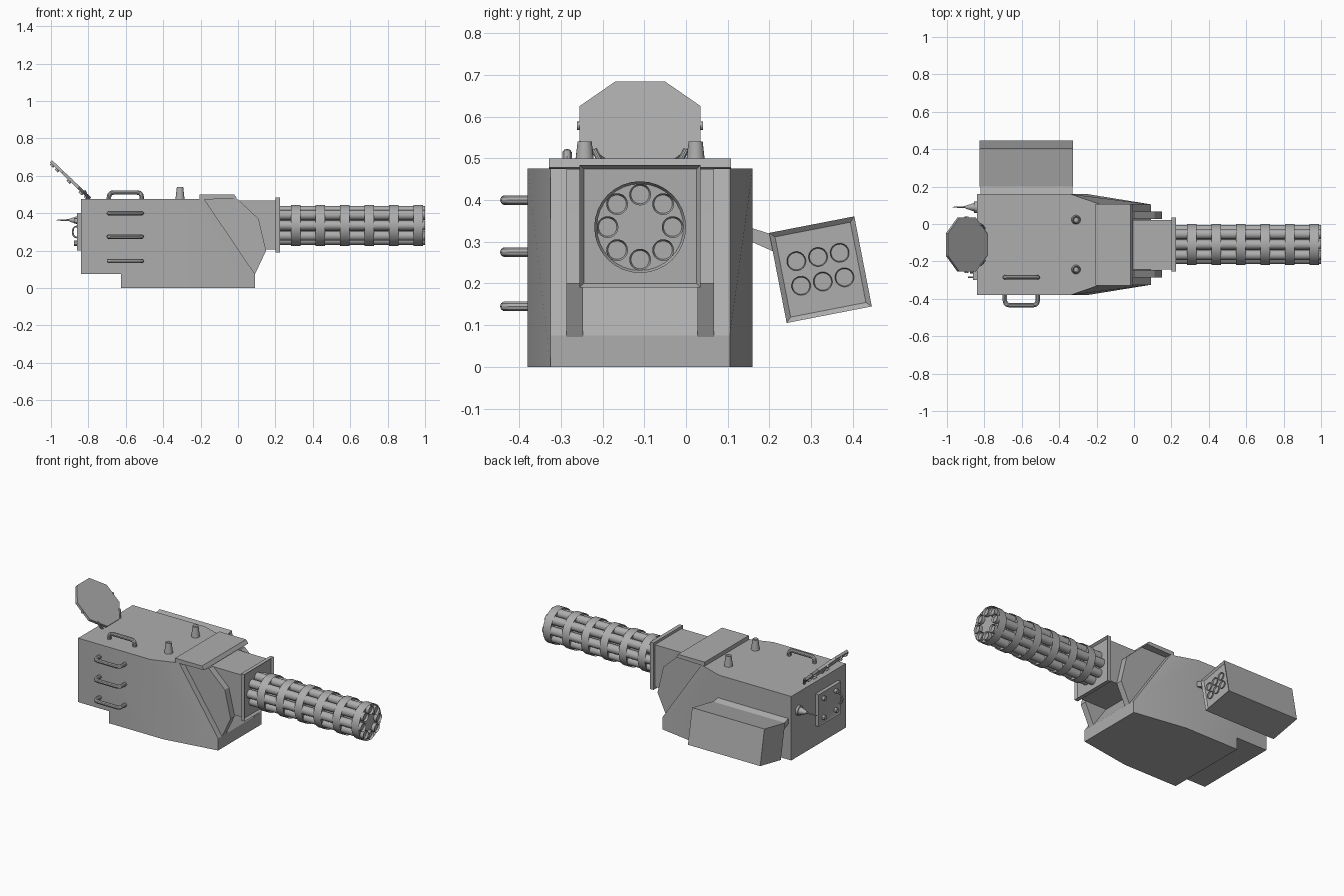
import bpy, bmesh, math
from mathutils import Matrix, Vector

if "Cube" in bpy.data.objects:
    bpy.data.objects.remove(bpy.data.objects["Cube"])

grey = bpy.data.materials.new("gunmetal_grey")
grey.diffuse_color = (0.42, 0.42, 0.42, 1)
grey.use_nodes = True
grey.node_tree.nodes["Principled BSDF"].inputs["Base Color"].default_value = grey.diffuse_color
CY = -0.11          # centre line of the turret
GZ = 0.335          # height of the gun axis


def finish(bm, name):
    bmesh.ops.recalc_face_normals(bm, faces=bm.faces)
    me = bpy.data.meshes.new(name)
    bm.to_mesh(me)
    bm.free()
    me.materials.append(grey)
    ob = bpy.data.objects.new(name, me)
    bpy.context.collection.objects.link(ob)
    return ob


def inset(bm, axis, thick, depth):
    """Recess the faces that look along an axis."""
    bm.normal_update()
    faces = [f for f in bm.faces if f.normal.dot(Vector(axis)) > 0.99]
    bmesh.ops.inset_region(bm, faces=faces, thickness=thick, depth=-depth)


def box(name, lo, hi, face=None, thick=0, depth=0, mat=None, bevel=0):
    bm = bmesh.new()
    lo, hi = Vector(lo), Vector(hi)
    bmesh.ops.create_cube(bm, size=1, matrix=Matrix.Translation((lo + hi) / 2)
                          @ Matrix.Diagonal((*(hi - lo), 1)))
    if bevel:
        bmesh.ops.bevel(bm, geom=bm.edges[:], offset=bevel, segments=1, affect='EDGES')
    if face:
        inset(bm, face, thick, depth)
    if mat:
        bm.transform(mat)
    return finish(bm, name)


def cyl(name, p0, p1, r0, r1=None, segs=20, thick=0, depth=0, twist=0, mat=None):
    p0, p1 = Vector(p0), Vector(p1)
    d = p1 - p0
    bm = bmesh.new()
    bmesh.ops.create_cone(bm, cap_ends=True, segments=segs, radius1=r0,
                          radius2=r0 if r1 is None else r1, depth=d.length)
    if thick:
        inset(bm, (0, 0, 1), thick, depth)
        inset(bm, (0, 0, -1), thick, depth)
    bm.transform(Matrix.Translation((p0 + p1) / 2) @ d.to_track_quat('Z', 'Y').to_matrix().to_4x4()
                 @ Matrix.Rotation(twist, 4, 'Z'))
    if mat:
        bm.transform(mat)
    return finish(bm, name)


def prism(name, profile, y0, y1):
    """Extrude an (x, z) outline along y."""
    bm = bmesh.new()
    a, b = ([bm.verts.new((x, y, z)) for x, z in profile] for y in (y0, y1))
    bm.faces.new(a)
    bm.faces.new(b)
    for i in range(len(a)):
        j = (i + 1) % len(a)
        bm.faces.new((a[i], a[j], b[j], b[i]))
    return finish(bm, name)


def rod(name, pts, r):
    """Round bar through points, with rounded corners."""
    pts = [Vector(p) for p in pts]
    path = [pts[0]]
    for a, b, c in zip(pts, pts[1:], pts[2:]):
        s, e = b + (a - b).normalized() * 0.025, b + (c - b).normalized() * 0.025
        path += [s.lerp(b, t).lerp(b.lerp(e, t), t) for t in (0, 0.33, 0.67, 1)]
    path.append(pts[-1])
    cu = bpy.data.curves.new(name, 'CURVE')
    cu.dimensions, cu.bevel_depth, cu.bevel_resolution, cu.use_fill_caps = '3D', r, 3, True
    sp = cu.splines.new('POLY')
    sp.points.add(len(path) - 1)
    for p, co in zip(sp.points, path):
        p.co = (*co, 1)
    tmp = bpy.data.objects.new(name + "_curve", cu)
    bpy.context.collection.objects.link(tmp)
    dg = bpy.context.evaluated_depsgraph_get()
    me = bpy.data.meshes.new_from_object(tmp.evaluated_get(dg))
    bpy.data.objects.remove(tmp)
    me.materials.clear()
    me.materials.append(grey)
    bpy.context.collection.objects.link(bpy.data.objects.new(name, me))


# Main body: full width at the rear, tapering from a leaning fold to the sloped front
rear = [(-.34, .475), (-.84, .475), (-.84, .075), (-.625, .075), (-.625, 0), (-.25, 0)]
front = [(.09, 0), (.09, .075), (-.18, .475)]
bm = bmesh.new()
sides = []
for s in (-1, 1):
    r = [bm.verts.new((x, CY + s * .27, z)) for x, z in rear]
    f = [bm.verts.new((x, CY + s * .215, z)) for x, z in front]
    bm.faces.new(r)
    bm.faces.new([r[5], *f, r[0]])
    sides.append(r + f)
for i in range(9):
    j = (i + 1) % 9
    bm.faces.new((sides[0][i], sides[0][j], sides[1][j], sides[1][i]))
finish(bm, "main_body")

# Sloped hood plate over the gun opening
prism("hood_plate", [(-.205, .5), (-.02, .5), (-.005, .478), (-.165, .474), (-.205, .474)],
      CY - .218, CY + .218)

# Cheek plates flanking the gun
cheek = [(-.18, .474), (0, .474), (.11, .37), (.15, .2), (.09, .072), (.03, .1), (-.2, .44)]
for s in (-1, 1):
    prism("cheek_plate", cheek, CY + s * .137, CY + s * .177)

# Gun housing and its front flange
box("gun_housing", (-.14, CY - .132, .205), (.205, CY + .132, .468))
box("gun_flange", (.2, CY - .145, .19), (.224, CY + .145, .484), (1, 0, 0), .014, .014)

# Rotary gun: core, eight barrels, six clamp rings
cyl("gun_core", (.2, CY, GZ), (.95, CY, GZ), .058, segs=24)
for i in range(8):
    a = i * math.tau / 8
    y, z = CY + .078 * math.cos(a), GZ + .078 * math.sin(a)
    cyl("barrel", (.2, y, z), (1, y, z), .026, segs=20, thick=.004, depth=.012)
for i in range(6):
    x = .283 + i * .131
    cyl("clamp_ring", (x, CY, GZ), (x + .052, CY, GZ), .11, segs=32, thick=.006, depth=.012)

# Roof studs
for s in (-1, 1):
    y = CY + s * .133
    cyl("roof_stud", (-.31, y, .47), (-.31, y, .54), .025, .017, thick=.005, depth=.006)

# Grab handles on the roof and the near side
rod("roof_handle", [(-.69, -.285, .47), (-.69, -.285, .511), (-.515, -.285, .511),
                    (-.515, -.285, .47)], .012)
for z in (.4, .275, .145):
    rod("side_handle", [(-.69, -.37, z), (-.69, -.434, z), (-.515, -.434, z),
                        (-.515, -.37, z)], .012)

# Tilted octagonal panel with studs on its underside and two stays
n = Vector((.69, 0, .724))
up = Vector((-.724, 0, .69))
side = Vector((0, 1, 0))
c = Vector((-.895, CY, .578))
cyl("dish_panel", c - n * .008, c + n * .008, .157, segs=8, twist=math.pi / 8)
for i in range(8):
    a = i * math.tau / 8
    p = c + (up * math.cos(a) + side * math.sin(a)) * .125
    cyl("dish_stud", p - n * .018, p - n * .006, .012, segs=12)
for s in (-1, 1):
    rod("dish_stay", [(-.8, CY + s * .085, .47), (-.82, CY + s * .11, .52)], .007)
    p = c + side * s * .143
    cyl("dish_side_pin", p, p + side * s * .008, .01, segs=12)

# Rear access panel with knobs and a pull handle
box("rear_panel", (-.862, -.3, .2), (-.835, -.08, .4), (-1, 0, 0), .01, .004)
for y in (-.25, -.13):
    for z in (.24, .36):
        cyl("rear_knob", (-.85, y, z), (-.876, y, z), .014, segs=12)
rod("rear_pull", [(-.85, -.285, .27), (-.883, -.285, .27), (-.883, -.285, .33),
                  (-.85, -.285, .33)], .005)

# Rear antenna
ay, az = .09, .363
cyl("antenna_base", (-.835, ay, az), (-.855, ay, az), .03)
cyl("antenna_collar", (-.853, ay, az), (-.885, ay, az), .024, .012)
cyl("antenna_ball", (-.882, ay, az), (-.9, ay, az), .014, .008)
cyl("antenna_spike", (-.895, ay, az), (-.97, ay, az), .006, .002, segs=10)

# Launcher pod, tilted outwards, with a full-length mounting arm
pod = Matrix.Translation((0, .3225, .233)) @ Matrix.Rotation(math.radians(11), 4, 'X')
box("launcher_pod", (-.825, -.104, -.11), (-.325, .104, .11), (1, 0, 0), .017, .01, pod)
for y in (-.053, 0, .053):
    for z in (-.029, .031):
        cyl("launch_tube", (-.36, y, z), (-.327, y, z), .023, thick=.003, depth=.01, mat=pod)
bm = bmesh.new()
arm = [(.15, .335), (.205, .318), (.213, .275), (.15, .303)]
ends = [[bm.verts.new((x, y, z)) for y, z in arm] for x in (-.82, -.33)]
for e in ends:
    bm.faces.new(e)
for i in range(4):
    j = (i + 1) % 4
    bm.faces.new((ends[0][i], ends[0][j], ends[1][j], ends[1][i]))
finish(bm, "pod_arm")

# Smooth the round parts, keep edges sharp
for ob in bpy.data.objects:
    ob.select_set(True)
    bpy.context.view_layer.objects.active = ob
bpy.ops.object.shade_smooth_by_angle(angle=math.radians(30))
